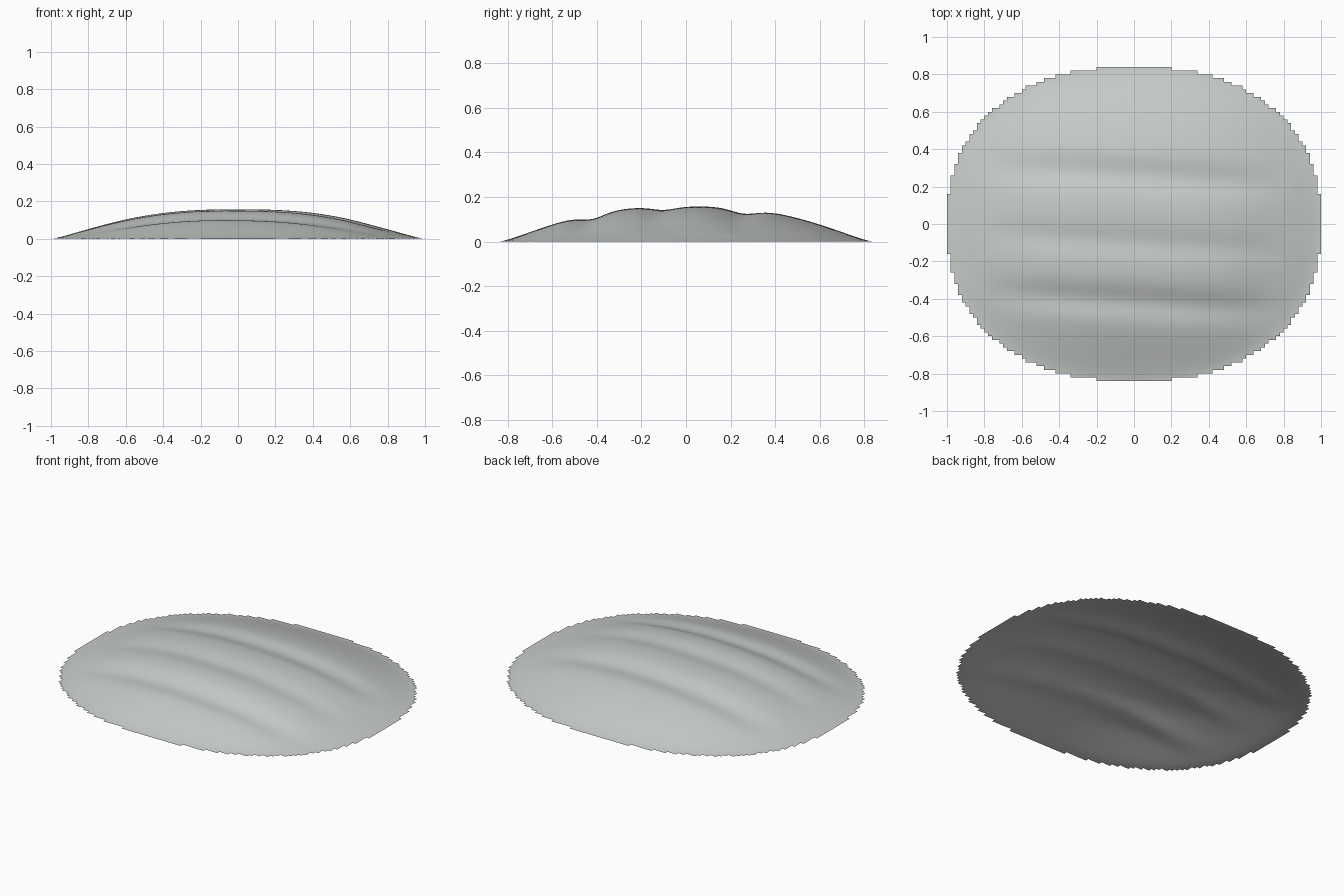
import bpy, bmesh, math

old = bpy.data.objects.get("Cube")
if old:
    bpy.data.objects.remove(old, do_unlink=True)

STEP = 0.02
HALF_X, HALF_Y = 1.0, 0.84
# Each groove: y position, depth, width
GROOVES = [(-0.42, 0.024, 0.055), (-0.1, 0.015, 0.055), (0.26, 0.023, 0.06)]


def radius(x, y):
    """Rounded oval distance: 0 in the middle, 1 on the rim."""
    n = 2.3
    return (abs(x / HALF_X) ** n + abs(y / HALF_Y) ** n) ** (1 / n)


def bell(d, width):
    return math.exp(-0.5 * (d / width) ** 2)


def height(x, y):
    r = min(radius(x, y), 1.0)
    z = 0.158 * (1 - r ** 2.6) ** 1.35
    # grooves run across, lean slightly and fade out towards the rim
    fade = max(0.0, 1 - (abs(x) / 0.85) ** 4) * (1 - r ** 4)
    for gy, depth, width in GROOVES:
        z -= depth * fade * bell(y + 0.06 * x - gy, width)
    # shallow hollow on the left front shoulder
    z -= 0.008 * bell(x - 0.74, 0.1) * bell(y + 0.3, 0.25) * (1 - r ** 4)
    return max(z, 0.0)


# Rippled mound: an open sheet of small square cells with a stepped rim
bm = bmesh.new()
corners = {}


def corner(i, j):
    if (i, j) not in corners:
        x, y = i * STEP, j * STEP
        corners[i, j] = bm.verts.new((x, y, height(x, y)))
    return corners[i, j]


nx, ny = round(HALF_X / STEP), round(HALF_Y / STEP)
for i in range(-nx, nx):
    for j in range(-ny, ny):
        if radius((i + 0.5) * STEP, (j + 0.5) * STEP) < 1.0:
            bm.faces.new([corner(i, j), corner(i + 1, j),
                          corner(i + 1, j + 1), corner(i, j + 1)])

for f in bm.faces:
    f.smooth = True
mesh = bpy.data.meshes.new("rippled_mound")
bm.to_mesh(mesh)
bm.free()
mound = bpy.data.objects.new("rippled_mound", mesh)
bpy.context.collection.objects.link(mound)

# Pale grey colour
color = (0.58, 0.61, 0.58, 1.0)
mat = bpy.data.materials.new("pale_grey")
mat.use_nodes = True
mat.diffuse_color = color
mat.node_tree.nodes["Principled BSDF"].inputs["Base Color"].default_value = color
mesh.materials.append(mat)
